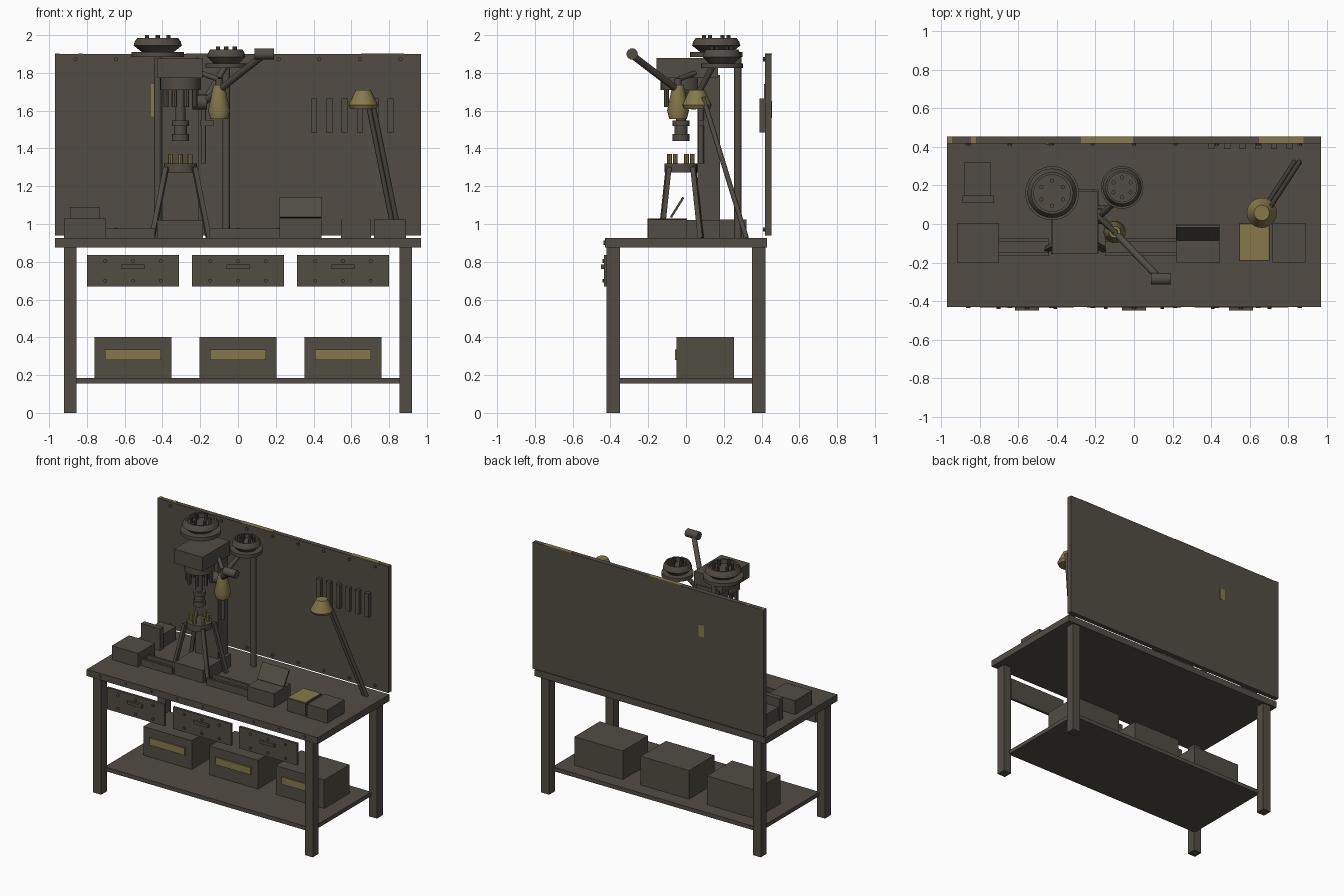
import bpy, bmesh, math
from mathutils import Vector

if "Cube" in bpy.data.objects:
    bpy.data.objects.remove(bpy.data.objects["Cube"], do_unlink=True)


def material(name, rgb):
    m = bpy.data.materials.new(name)
    m.use_nodes = True
    m.diffuse_color = (*rgb, 1)
    m.node_tree.nodes["Principled BSDF"].inputs["Base Color"].default_value = (*rgb, 1)
    return m


DARK = material("dark brown grey", (0.084, 0.074, 0.058))
OLIVE = material("dark olive grey", (0.08, 0.075, 0.055))
YELLOW = material("dull yellow", (0.24, 0.19, 0.068))


def finish(name, bm, mat, smooth=False):
    bmesh.ops.recalc_face_normals(bm, faces=bm.faces[:])
    mesh = bpy.data.meshes.new(name)
    bm.to_mesh(mesh)
    bm.free()
    mesh.materials.append(mat)
    ob = bpy.data.objects.new(name, mesh)
    bpy.context.collection.objects.link(ob)
    if smooth:
        bpy.ops.object.select_all(action='DESELECT')
        ob.select_set(True)
        bpy.context.view_layer.objects.active = ob
        bpy.ops.object.shade_smooth_by_angle(angle=math.radians(35))
    return ob


def box(name, x, y, z, mat=DARK):
    """Box from (low, high) ranges on each axis."""
    bm = bmesh.new()
    bmesh.ops.create_cube(bm, size=1)
    for v in bm.verts:
        v.co = [(r[0] + r[1]) / 2 + c * (r[1] - r[0]) for c, r in zip(v.co, (x, y, z))]
    return finish(name, bm, mat)


def rod(name, a, b, r, mat=DARK, sides=12, r2=None):
    """Round or square bar, or a cone, between two points."""
    a, b = Vector(a), Vector(b)
    bm = bmesh.new()
    bmesh.ops.create_cone(bm, cap_ends=True, segments=sides, radius1=r,
                          radius2=r if r2 is None else r2, depth=(b - a).length)
    ob = finish(name, bm, mat, sides > 6)
    ob.location = (a + b) / 2
    ob.rotation_euler = (b - a).to_track_quat('Z', 'Y').to_euler()
    return ob


def lathe(name, profile, loc, mat=DARK, sides=24):
    """Spin a closed (radius, height) outline around z."""
    bm = bmesh.new()
    vs = [bm.verts.new((r, 0, z)) for r, z in profile]
    edges = [bm.edges.new((vs[i], vs[i + 1])) for i in range(len(vs) - 1)]
    bmesh.ops.spin(bm, geom=vs + edges, cent=(0, 0, 0), axis=(0, 0, 1),
                   angle=math.tau, steps=sides)
    bmesh.ops.remove_doubles(bm, verts=bm.verts[:], dist=0.0005)
    ob = finish(name, bm, mat, True)
    ob.location = loc
    return ob


def ring_of_pins(name, centre, radius, z, r, count, mat=DARK):
    for i in range(count):
        a = math.tau * (i + 0.5) / count
        x, y = centre[0] + radius * math.cos(a), centre[1] + radius * math.sin(a)
        rod(name, (x, y, z[0]), (x, y, z[1]), r, mat, 8)


# Bench frame
TOP = 0.925
box("table_top", (-0.97, 0.97), (-0.43, 0.43), (0.875, TOP))
box("lower_shelf", (-0.87, 0.87), (-0.36, 0.36), (0.155, 0.185))
for sx in (-1, 1):
    for sy in (-1, 1):
        box("leg", sorted((sx * 0.855, sx * 0.922)), sorted((sy * 0.35, sy * 0.42)), (0, 0.875))
box("back_board", (-0.97, 0.97), (0.417, 0.453), (0.94, 1.9))
for i in range(9):
    t = (i - 4) / 4
    rod("edge_bolt", (t * 0.86, -0.425, 0.9), (t * 0.86, -0.437, 0.9), 0.012, sides=8)
    for z in (0.97, 1.872):
        rod("board_bolt", (t * 0.86, 0.42, z), (t * 0.86, 0.408, z), 0.011, sides=8)

# Paint patches on the board
for x in ((-0.97, -0.945), (-0.845, -0.82), (-0.275, -0.005), (0.65, 0.88)):
    box("top_edge_patch", x, (0.419, 0.454), (1.897, 1.902), YELLOW)
box("front_patch", (-0.46, -0.41), (0.414, 0.418), (1.57, 1.74), YELLOW)
box("back_patch", (-0.47, -0.425), (0.452, 0.455), (1.56, 1.65), YELLOW)

# Drawer fronts and storage boxes
for i in (-1, 0, 1):
    cx = i * 0.556
    box("drawer_front", (cx - 0.243, cx + 0.243), (-0.433, -0.415), (0.67, 0.835), OLIVE)
    box("drawer_handle", (cx - 0.062, cx + 0.062), (-0.45, -0.43), (0.763, 0.785), OLIVE)
    for dx in (-0.147, 0, 0.147):
        for z in (0.7, 0.804):
            rod("drawer_screw", (cx + dx, -0.43, z), (cx + dx, -0.442, z), 0.01, OLIVE, 8)
    box("storage_box", (cx - 0.203, cx + 0.203), (-0.05, 0.253), (0.185, 0.403), OLIVE)
    box("box_label", (cx - 0.148, cx + 0.148), (-0.059, -0.049), (0.28, 0.335), YELLOW)

# Boxes on the bench
box("left_box", (-0.92, -0.7), (-0.2, 0.005), (TOP, 1.03))
box("right_box", (0.72, 0.89), (-0.2, 0.005), (TOP, 1.025))
box("small_box", (0.545, 0.703), (-0.193, 0.003), (TOP, 1.02))
box("small_box_lid", (0.55, 0.698), (-0.188, -0.002), (1.018, 1.026), YELLOW)
box("case_base", (0.22, 0.443), (-0.203, 0), (TOP, 1.03))
lid = box("case_lid", (-0.112, 0.112), (-0.006, 0.006), (0, 0.125), OLIVE)
lid.location = (0.331, -0.08, 1.035)
lid.rotation_euler.x = -math.radians(32)

# Vice
box("vice_body", (-0.88, -0.743), (0.14, 0.32), (TOP, 1.025))
box("vice_jaw", (-0.89, -0.73), (0.108, 0.148), (TOP, 1.09))

# Flat rails on both sides of the press
for x0, x1 in ((-0.7, -0.44), (-0.15, 0.22)):
    box("rail_plate", (x0, x1), (-0.16, -0.08), (TOP, 0.95))
    for y in (-0.165, -0.09):
        box("rail_bar", (x0, x1), (y, y + 0.016), (TOP, 0.977))

# Press
PX, PY = -0.305, -0.027
box("press_base", (-0.43, -0.185), (-0.155, 0.18), (TOP, 1.02))
box("press_column", (-0.4, -0.21), (0.06, 0.18), (1.0, 1.79))
box("press_head", (-0.425, -0.187), (-0.157, 0.17), (1.772, 1.88))
rod("head_collar", (PX, PY, 1.71), (PX, PY, 1.775), 0.108, sides=24)
ring_of_pins("collar_pin", (PX, PY), 0.083, (1.62, 1.72), 0.014, 8)
rod("spindle", (PX, PY, 1.53), (PX, PY, 1.72), 0.026, sides=16)
lathe("chuck", [(0, 0), (0.045, 0), (0.045, 0.036), (0.034, 0.036), (0.034, 0.08),
                (0.045, 0.08), (0.045, 0.108), (0, 0.108)], (PX, PY, 1.44))
rod("work_table", (PX, PY, 1.273), (PX, PY, 1.32), 0.088, sides=24)
ring_of_pins("table_pin", (PX, PY), 0.06, (1.31, 1.37), 0.013, 6, YELLOW)
for sx in (-1, 1):
    for sy in (-1, 1):
        rod("table_leg", (PX + sx * 0.075, PY + sy * 0.065, 1.3),
            (PX + sx * 0.15, PY + sy * 0.105, TOP), 0.018, sides=4)

# Feed handle
hub = (-0.18, 0.04, 1.645)
rod("handle_hub", (-0.24, 0.04, 1.645), (-0.165, 0.04, 1.645), 0.04, sides=16)
rod("handle_bar", hub, (0.13, -0.28, 1.89), 0.018)
rod("handle_grip", (0.088, -0.285, 1.9), (0.19, -0.285, 1.9), 0.03, sides=16)
rod("handle_spoke", hub, (-0.07, 0.14, 1.83), 0.016)
rod("hanging_spoke", (-0.183, 0.08, 1.32), (-0.183, 0.08, 1.64), 0.014)
box("spoke_bracket", (-0.2, -0.13), (0.065, 0.095), (1.52, 1.55))

# Pulleys on poles
pulley = [(0, 0), (0.14, 0), (0.14, 0.026), (0.085, 0.026), (0.128, 0.06), (0.122, 0.08),
          (0.108, 0.1), (0.095, 0.1), (0.095, 0.07), (0, 0.07)]
for x, y, z, s in ((-0.425, 0.16, 1.885, 1.0), (-0.062, 0.19, 1.825, 0.79)):
    lathe("pulley", [(r * s, h) for r, h in pulley], (x, y, z), sides=32)
    ring_of_pins("pulley_bolt", (x, y), 0.065 * s, (z + 0.06, z + 0.115), 0.011, 6)
    rod("pulley_pole", (x, 0.275, TOP), (x, 0.275, z + 0.005), 0.02, sides=16)

# Lamps
lathe("press_lamp_shade", [(0, 0), (0.046, 0), (0.058, 0.045), (0.03, 0.18), (0, 0.18)],
      (-0.1, -0.042, 1.555), YELLOW)
rod("press_lamp_neck", (-0.1, -0.042, 1.72), (-0.1, -0.042, 1.77), 0.018)
rod("press_lamp_arm", (-0.1, -0.042, 1.765), (-0.2, 0.05, 1.8), 0.014)
lathe("desk_lamp_shade", [(0, 0), (0.068, 0), (0.078, 0.02), (0.04, 0.1), (0, 0.1)],
      (0.663, 0.058, 1.61), YELLOW)
for dx in (-0.013, 0.013):
    rod("desk_lamp_arm", (0.695 + dx, 0.09, 1.67), (0.845 + dx, 0.32, TOP), 0.013)

# Tools hanging on the board
for i in range(6):
    x = 0.386 + i * 0.081
    box("hanging_tool", (x, x + 0.033), (0.39, 0.42), (1.485, 1.665))
